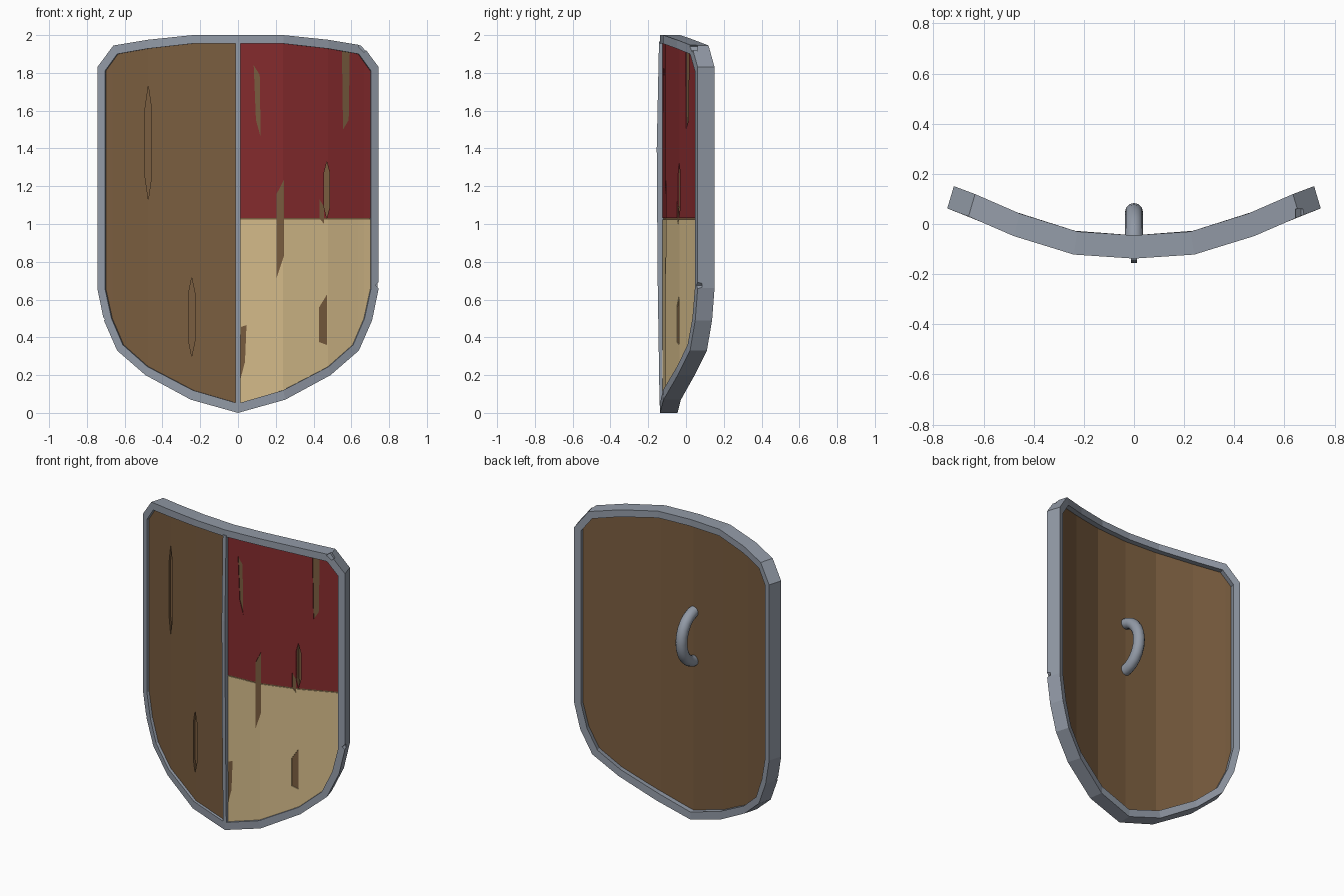
import bpy, bmesh, math
from mathutils import Vector

if "Cube" in bpy.data.objects:
    bpy.data.objects.remove(bpy.data.objects["Cube"])


def interp(table, x):
    if x <= table[0][0]:
        return table[0][1]
    for (a, u), (b, v) in zip(table, table[1:]):
        if x <= b:
            return u + (v - u) * (x - a) / (b - a)
    return table[-1][1]


# Curved section of the shield: front surface y and lean angle against |x|
FRONT = [(0, -.138), (.24, -.122), (.48, -.048), (.66, .03), (.745, .062)]
LEAN = [(0, 0), (.24, .15), (.48, .27), (.745, .29)]
# Right half outlines, top centre to tip
OUTER = [(0, 2), (.24, 2), (.48, 1.975), (.66, 1.945), (.745, 1.83), (.745, .66),
         (.71, .49), (.64, .33), (.49, .2), (.25, .07), (0, 0)]
INNER = [(0, 1.955), (.24, 1.955), (.48, 1.928), (.64, 1.9), (.705, 1.81), (.705, .66),
         (.67, .5), (.61, .36), (.48, .245), (.24, .12), (0, .05)]


def place(x, z, d):
    """Point at depth d behind the curved front surface."""
    a = interp(LEAN, abs(x))
    s = -1 if x < 0 else 1
    return Vector((x - s * d * math.sin(a), interp(FRONT, abs(x)) + d * math.cos(a), z))


def material(name, rgb):
    m = bpy.data.materials.new(name)
    m.diffuse_color = (*rgb, 1)
    m.use_nodes = True
    m.node_tree.nodes["Principled BSDF"].inputs["Base Color"].default_value = m.diffuse_color
    return m


def make(name, verts, faces, mat=None):
    me = bpy.data.meshes.new(name)
    me.from_pydata(verts, [], faces)
    bm = bmesh.new()
    bm.from_mesh(me)
    bmesh.ops.recalc_face_normals(bm, faces=bm.faces)
    bm.to_mesh(me)
    bm.free()
    ob = bpy.data.objects.new(name, me)
    bpy.context.collection.objects.link(ob)
    if mat:
        me.materials.append(mat)
    return ob


def rings(name, sections, closed=False, mat=None):
    """Skin a row of equal cross-sections."""
    n, k = len(sections[0]), len(sections)
    faces = [(i * n + j, i * n + (j + 1) % n, (i + 1) % k * n + (j + 1) % n, (i + 1) % k * n + j)
             for i in range(k if closed else k - 1) for j in range(n)]
    if not closed:
        faces += [tuple(range(n)), tuple(range((k - 1) * n, k * n))]
    return make(name, [v for s in sections for v in s], faces, mat)


def slab(name, xs, top, bottom, d0, d1, mat):
    return rings(name, [[place(x, top(x), d0), place(x, bottom(x), d0),
                         place(x, bottom(x), d1), place(x, top(x), d1)] for x in xs], mat=mat)


def cut(targets, points, y0, y1):
    """Cut an x-z outline, extruded along y, out of the targets."""
    cutter = rings("cutter", [[(x, y, z) for x, z in points] for y in (y0, y1)])
    cutter.hide_render = True
    for ob in targets:
        mod = ob.modifiers.new("cut", 'BOOLEAN')
        mod.object, mod.operation, mod.solver = cutter, 'DIFFERENCE', 'EXACT'
        bpy.context.view_layer.objects.active = ob
        bpy.ops.object.modifier_apply(modifier=mod.name)
    bpy.data.objects.remove(cutter)


wood = material("wood", (.195, .11, .05))
red = material("red", (.24, .024, .027))
cream = material("cream", (.68, .51, .26))
metal = material("metal", (.29, .325, .385))


def top_edge(x):
    return interp(INNER[:5], abs(x)) + .01


def low_edge(x):
    return interp(INNER[:4:-1], abs(x)) - .01


# Metal rim
loop = list(zip(OUTER, INNER))
loop += [((-o[0], o[1]), (-i[0], i[1])) for o, i in loop[-2:0:-1]]
rim = rings("rim", [[place(*o, 0), place(*i, 0), place(*i, .093), place(*o, .093)]
                    for o, i in loop], closed=True, mat=metal)

# Wooden board and the two painted fields
half = [.24, .48, .61, .64, .67, .714]
board = slab("board", [-x for x in half[::-1]] + [0] + half, top_edge, low_edge, .018, .058, wood)
red_field = slab("red_field", [0] + half, top_edge, lambda x: 1.032, .014, .024, red)
cream_field = slab("cream_field", [0] + half, lambda x: 1.024, low_edge, .014, .024, cream)

# Worn patches through the paint
for patch in ([(.083, 1.84), (.115, 1.79), (.12, 1.46), (.095, 1.55)],
              [(.55, 1.93), (.592, 1.92), (.586, 1.55), (.556, 1.5)],
              [(.205, 1.16), (.243, 1.235), (.243, .83), (.205, .715)],
              [(.015, .455), (.045, .465), (.037, .27), (.012, .175)],
              [(.43, .56), (.47, .625), (.47, .36), (.43, .375)],
              [(.432, 1.13), (.456, 1.09), (.456, 1.0), (.432, 1.03)]):
    hit = [f for f, lo, hi in ((red_field, 1.04, 9), (cream_field, -9, 1.02))
           if max(p[1] for p in patch) > lo and min(p[1] for p in patch) < hi]
    cut(hit, patch, -.4, .4)

# Blade gashes in the board
for x, lo, hi, w in ((-.475, 1.13, 1.73, .017), (-.245, .3, .715, .017), (.47, 1.03, 1.33, .015)):
    e = (hi - lo) * .2
    gash = [(x, lo), (x + w, lo + e), (x + w, hi - e), (x, hi), (x - w, hi - e), (x - w, lo + e)]
    if x > 0:
        cut([red_field], gash, -.4, .4)
    cut([board], gash, -.4, interp(FRONT, abs(x)) + .042)

# Chips in the rim
for x, z, r, y1 in ((.752, .675, .024, .085), (.667, 1.94, .03, .06), (-.722, .495, .018, .08)):
    cut([rim], [(x - r, z), (x, z - r), (x + r, z), (x, z + r)], -.4, y1)

# Centre strip, slightly bowed
rings("centre_strip", [[(-.012, y, z), (.012, y, z), (.012, -.1, z), (-.012, -.1, z)]
                       for z, y in ((.04, -.14), (.7, -.15), (1.4, -.155), (1.965, -.143))],
      mat=metal)

# Curved grip on the back
path = []
for i in range(13):
    t = math.pi * i / 12
    c = Vector((0, -.1 + .148 * math.sin(t), 1.21 + .165 * math.cos(t)))
    n = Vector((0, .165 * math.sin(t), .148 * math.cos(t))).normalized()
    path.append([c + .036 * (math.cos(a) * Vector((1, 0, 0)) + math.sin(a) * n)
                 for a in (math.tau * k / 12 for k in range(12))])
grip = rings("grip", path, mat=metal)
grip.select_set(True)
bpy.context.view_layer.objects.active = grip
bpy.ops.object.shade_smooth_by_angle(angle=math.radians(40))
